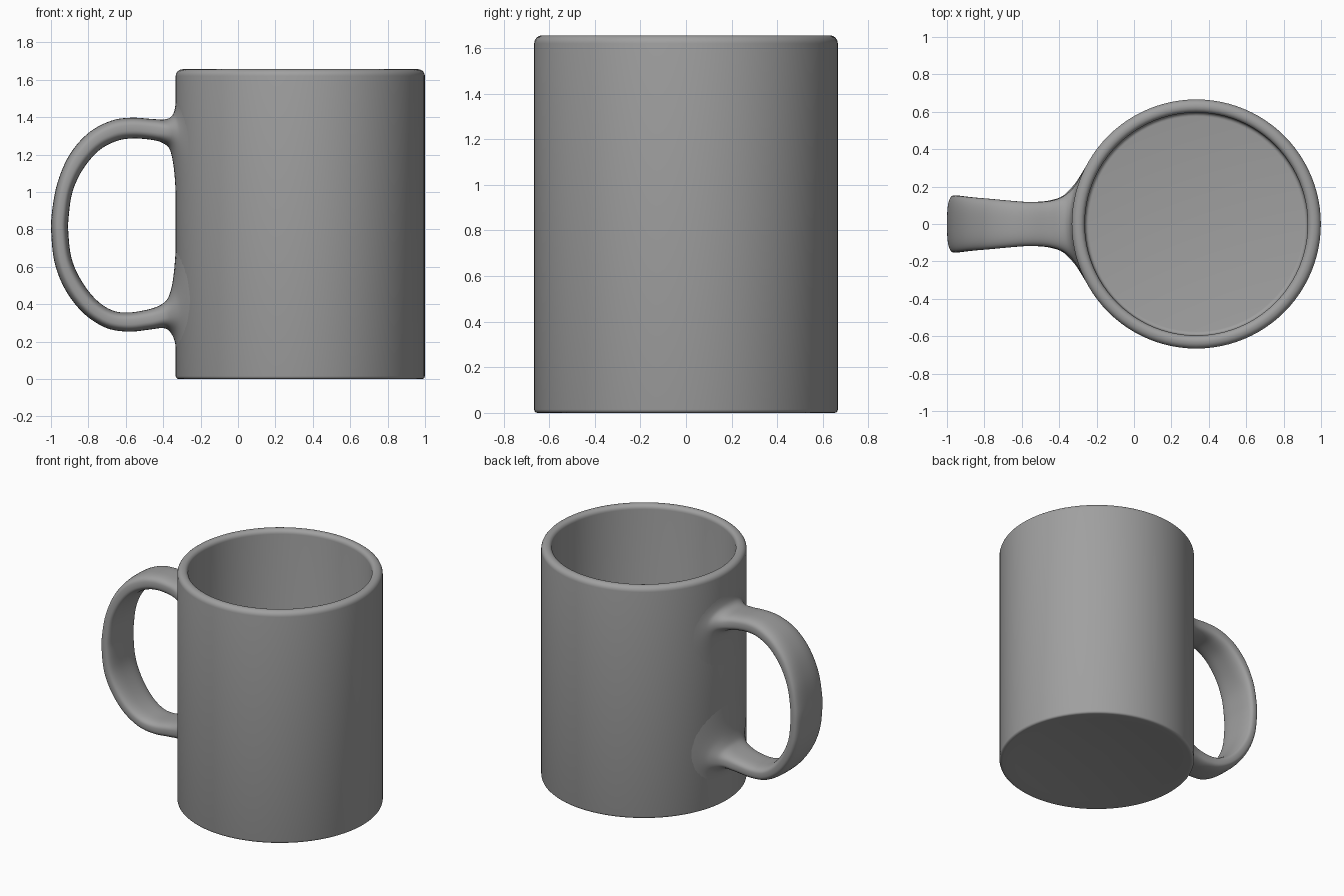
import bpy, bmesh, math
from mathutils import Vector

if "Cube" in bpy.data.objects:
    bpy.data.objects.remove(bpy.data.objects["Cube"])

CX, R, H = 0.333, 0.666, 1.656      # body centre, radius, height
SEG, RING, SUB = 96, 48, 5

grey = bpy.data.materials.new("dark_grey")
grey.diffuse_color = (0.35, 0.35, 0.35, 1)
grey.use_nodes = True
grey.node_tree.nodes["Principled BSDF"].inputs["Base Color"].default_value = grey.diffuse_color


def finish(bm, name, angle):
    bmesh.ops.recalc_face_normals(bm, faces=bm.faces)
    mesh = bpy.data.meshes.new(name)
    bm.to_mesh(mesh)
    bm.free()
    mesh.materials.append(grey)
    obj = bpy.data.objects.new(name, mesh)
    bpy.context.collection.objects.link(obj)
    bpy.ops.object.select_all(action='DESELECT')
    obj.select_set(True)
    bpy.context.view_layer.objects.active = obj
    bpy.ops.object.shade_smooth_by_angle(angle=math.radians(angle))
    return obj


def loft(bm, rings):
    loops = [[bm.verts.new(p) for p in ring] for ring in rings]
    for a, b in zip(loops, loops[1:]):
        n = len(a)
        for i in range(n):
            bm.faces.new((a[i], a[(i + 1) % n], b[(i + 1) % n], b[i]))
    return loops


def arc(cr, cz, rad, a0, a1, n):
    return [(cr + rad * math.cos(math.radians(a0 + (a1 - a0) * i / n)),
             cz + rad * math.sin(math.radians(a0 + (a1 - a0) * i / n))) for i in range(n + 1)]


# Cup body: lathed wall with slightly hollow base, rounded foot, lip and floor corner
DOME = 0.04
base = [(0.64 * k / 8, DOME * (1 - (k / 8) ** 2)) for k in range(1, 9)]
profile = (base + arc(R - 0.015, 0.015, 0.015, -90, 0, 3)
           + arc(R - 0.036, H - 0.036, 0.036, 0, 90, 6)
           + arc(R - 0.040, H - 0.030, 0.030, 90, 180, 6)
           + arc(0.575, 0.13, 0.02, 0, -90, 4))
bm = bmesh.new()
rings = [[(CX + r * math.cos(2 * math.pi * i / SEG), r * math.sin(2 * math.pi * i / SEG), z)
          for i in range(SEG)] for r, z in profile]
loops = loft(bm, rings)
bm.faces.new(loops[0])
bm.faces.new(loops[-1])
finish(bm, "cup_body", 35)

# Handle stations: outer x, outer z, inner x, inner z, half width
stations = [
    (-.330, 1.53, -.330, 0.92, .330), (-.336, 1.455, -.340, 1.10, .250),
    (-.352, 1.408, -.362, 1.220, .185), (-.390, 1.388, -.400, 1.260, .143),
    (-.46, 1.390, -.46, 1.278, .122), (-.57, 1.397, -.56, 1.286, .118),
    (-.68, 1.380, -.65, 1.272, .125), (-.80, 1.315, -.745, 1.22, .135),
    (-.90, 1.200, -.83, 1.120, .143), (-.965, 1.05, -.885, 1.00, .150),
    (-.995, 0.89, -.905, 0.87, .153), (-.998, 0.77, -.907, 0.78, .153),
    (-.98, 0.62, -.89, 0.645, .150), (-.925, 0.48, -.84, 0.53, .143),
    (-.83, 0.355, -.765, 0.43, .135), (-.71, 0.275, -.68, 0.370, .125),
    (-.59, 0.253, -.59, 0.355, .118), (-.48, 0.263, -.47, 0.374, .122),
    (-.40, 0.272, -.40, 0.405, .143), (-.362, 0.25, -.367, 0.45, .185),
    (-.338, 0.20, -.345, 0.55, .250), (-.330, 0.13, -.330, 0.73, .330)]


def spline(pts):
    # Catmull-Rom interpolation through the stations
    out = []
    for i in range(len(pts) - 1):
        p0, p1 = Vector(pts[max(i - 1, 0)]), Vector(pts[i])
        p2, p3 = Vector(pts[i + 1]), Vector(pts[min(i + 2, len(pts) - 1)])
        for k in range(SUB):
            t = k / SUB
            out.append(0.5 * (2 * p1 + (p2 - p0) * t + (2 * p0 - 5 * p1 + 4 * p2 - p3) * t * t
                              + (3 * p1 - p0 - 3 * p2 + p3) * t ** 3))
    return out + [Vector(pts[-1])]


def section(s):
    # Rounded oblong section, wrapped round the cup where it flares out
    xo, zo, xi, zi, hw = s
    wrap = min(1, max(0, ((xo + xi) / 2 + 0.43) / 0.08))
    e = 2 / (3.0 - 0.9 * wrap)
    ring = []
    for i in range(RING):
        a = 2 * math.pi * i / RING
        c, sn = math.cos(a), math.sin(a)
        u = math.copysign(abs(c) ** e, c)
        y = hw * math.copysign(abs(sn) ** e, sn)
        x = (xo + xi) / 2 + u * (xo - xi) / 2 + wrap * (R - math.sqrt(R * R - y * y))
        ring.append((x, y, (zo + zi) / 2 + u * (zo - zi) / 2))
    return ring


# Handle: lofted loop with flared roots melting into the wall
bm = bmesh.new()
loft(bm, [section(s) for s in spline(stations)])
finish(bm, "handle", 60)
